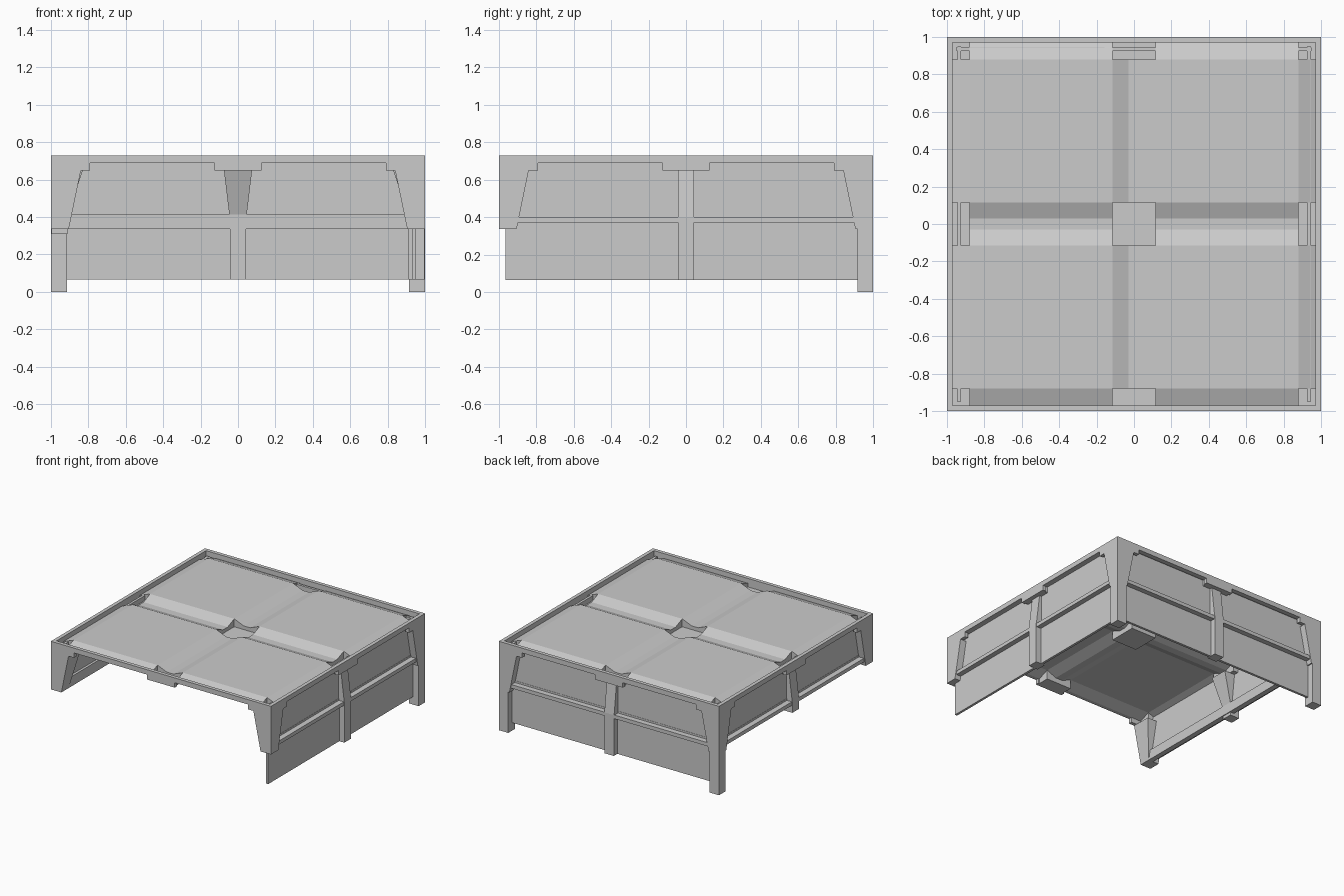
import bpy, bmesh
from math import radians
from mathutils import Matrix

if "Cube" in bpy.data.objects:
    bpy.data.objects.remove(bpy.data.objects["Cube"])


def finish(bm, name):
    bmesh.ops.recalc_face_normals(bm, faces=bm.faces[:])
    me = bpy.data.meshes.new(name)
    bm.to_mesh(me)
    bm.free()
    ob = bpy.data.objects.new(name, me)
    bpy.context.collection.objects.link(ob)
    return ob


def loft(name, z0, r0, z1, r1=None, turn=0):
    """Solid between rectangle r0=(x0,x1,y0,y1) at z0 and r1 at z1, turned about z."""
    bm = bmesh.new()
    rings = []
    for z, (a, b, c, d) in ((z0, r0), (z1, r1 or r0)):
        rings.append([bm.verts.new(p) for p in ((a, c, z), (b, c, z), (b, d, z), (a, d, z))])
    lo, hi = rings
    bm.faces.new(lo[::-1])
    bm.faces.new(hi)
    for i in range(4):
        j = (i + 1) % 4
        bm.faces.new((lo[i], lo[j], hi[j], hi[i]))
    bm.transform(Matrix.Rotation(radians(turn), 4, 'Z'))
    return finish(bm, name)


TOP, RIM, POCKET = 0.73, 0.69, 0.65

# Roof sheet: four raised panels with sloped borders, leaving nine sunken pockets open
cuts = [-0.97, -0.88, -0.115, -0.03, 0.03, 0.115, 0.88, 0.97]
raised = {1, 2, 5, 6}
pocket_cells = {0, 2, 3, 4, 6}
bm = bmesh.new()
grid = [[bm.verts.new((x, y, 0.725 if i in raised and j in raised else RIM))
         for j, y in enumerate(cuts)] for i, x in enumerate(cuts)]
for i in range(7):
    for j in range(7):
        if not (i in pocket_cells and j in pocket_cells):
            bm.faces.new((grid[i][j], grid[i + 1][j], grid[i + 1][j + 1], grid[i][j + 1]))
bmesh.ops.delete(bm, geom=[v for v in bm.verts if not v.link_faces], context='VERTS')
# Pocket side walls
rim_edges = [e for e in bm.edges if e.is_boundary and not any(
    all(abs(abs(v.co[k]) - 0.97) < 1e-4 for v in e.verts) for k in (0, 1))]
new = bmesh.ops.extrude_edge_only(bm, edges=rim_edges)['geom']
for v in new:
    if isinstance(v, bmesh.types.BMVert):
        v.co.z = POCKET
finish(bm, "roof_panels")
loft("centre_pocket_floor", POCKET, (-0.115, 0.115, -0.115, 0.115), 0.66)

# Frame, brackets and pocket floors on all four sides; every side is drawn as the +x side
for side, turn in (("right", 0), ("back", 90), ("left", 180), ("front", 270)):
    loft(side + "_header", RIM, (0.97, 1, -1, 1), TOP, turn=turn)
    loft(side + "_middle_bracket", POCKET, (0.97, 1, -0.125, 0.125), RIM, turn=turn)
    loft(side + "_pocket_floor", POCKET, (0.88, 1, -0.115, 0.115), 0.66, turn=turn)
    for s in (-1, 1):
        a, b = sorted((s * 0.79, s))
        loft(side + "_end_bracket", POCKET, (0.97, 1, a, b), RIM, turn=turn)

# Corner posts: tapered upper part everywhere, straight foot at the two back corners
for name, turn in (("back_right", 0), ("back_left", 90), ("front_left", 180), ("front_right", 270)):
    loft(name + "_pocket_floor", POCKET, (0.88, 1, 0.88, 1), 0.66, turn=turn)
    loft(name + "_post", 0.335, (0.905, 1, 0.905, 1), POCKET, (0.84, 1, 0.84, 1), turn)
    if "back" in name:
        loft(name + "_foot", 0, (0.915, 1, 0.915, 1), 0.34, turn=turn)

# Walls on three sides; the left one has no lower half
for side, turn, start in (("right", 0, -0.965), ("back", 90, -0.95), ("left", 180, None)):
    loft(side + "_upper_wall", 0.38, (0.925, 0.945, -0.95, 0.95), 0.70, turn=turn)
    loft(side + "_inner_rail", 0.335, (0.905, 0.947, -0.95, 0.95), 0.415, turn=turn)
    loft(side + "_outer_rail", 0.37, (0.93, 0.992, -0.95, 0.95), 0.40, turn=turn)
    foot = 0.31
    if start is not None:
        foot = 0.065
        loft(side + "_lower_wall", foot, (0.93, 0.95, start, 0.95), 0.38, turn=turn)
    # Middle pilaster: straight foot, flared inner shaft, sloped outer shaft
    loft(side + "_pilaster_foot", foot, (0.912, 0.996, -0.042, 0.042), 0.40, turn=turn)
    loft(side + "_pilaster_inner", 0.40, (0.912, 0.94, -0.045, 0.045),
         POCKET, (0.83, 0.94, -0.075, 0.075), turn)
    loft(side + "_pilaster_outer", 0.40, (0.93, 0.996, -0.044, 0.044),
         POCKET, (0.93, 0.965, -0.044, 0.044), turn)
